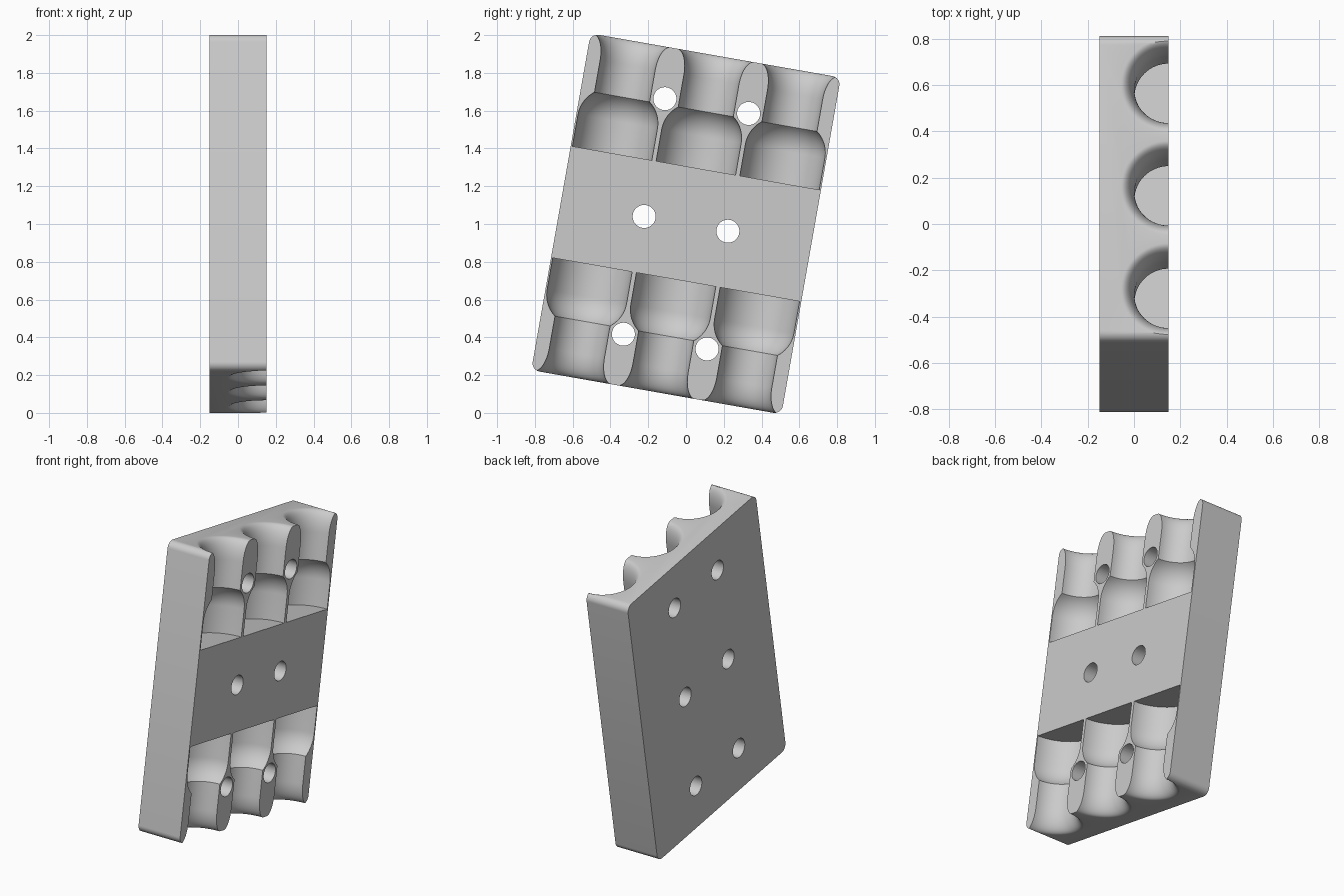
import bpy, bmesh
from math import sin, cos, pi, asin, radians
from mathutils import Matrix, Vector

WIDTH, HEIGHT, THICK = 1.345, 1.81, 0.30
CORNER = 0.045
PITCH = 0.45
WIDE, NARROW, RIM = 0.2135, 0.148, 0.206
FACE = THICK / 2

if "Cube" in bpy.data.objects:
    bpy.data.objects.remove(bpy.data.objects["Cube"])

grey = bpy.data.materials.new("plain grey")
grey.use_nodes = True
colour = (0.6, 0.6, 0.6, 1)
grey.diffuse_color = colour
grey.node_tree.nodes["Principled BSDF"].inputs["Base Color"].default_value = colour


def make_object(name, bm):
    bmesh.ops.recalc_face_normals(bm, faces=bm.faces)
    mesh = bpy.data.meshes.new(name)
    bm.to_mesh(mesh)
    bm.free()
    obj = bpy.data.objects.new(name, mesh)
    bpy.context.collection.objects.link(obj)
    mesh.materials.append(grey)
    return obj


def bottle_profile():
    """Radius and height of one bore: straight body, shoulder, neck, flared mouth."""
    start, shoulder, neck, end = 0.30, 0.47, 0.602, HEIGHT / 2
    pts = [(0, start), (WIDE, start)]
    drop, rise = WIDE - NARROW, neck - shoulder
    arc = (rise ** 2 + drop ** 2) / (2 * drop)
    sweep = asin(rise / arc)
    for i in range(11):
        a = sweep * i / 10
        pts.append((WIDE - arc * (1 - cos(a)), shoulder + arc * sin(a)))
    flare, length = RIM - NARROW, 0.13
    for i in range(13):
        a = pi / 2 * i / 12
        pts.append((RIM - flare * cos(a), end - length + length * sin(a)))
    # replace the horizontal mouth tangent by an overshoot past the block
    return pts + [(RIM, end + 0.1), (0, end + 0.1)]


def add_lathe(bm, profile, y, side, steps=64):
    rings = []
    for r, h in profile:
        count = steps if r else 1
        rings.append([bm.verts.new((FACE + r * cos(2 * pi * k / steps),
                                    y + r * sin(2 * pi * k / steps), side * h))
                      for k in range(count)])
    for low, high in zip(rings, rings[1:]):
        for k in range(steps):
            j = (k + 1) % steps
            quad = [low[k % len(low)], low[j % len(low)],
                    high[j % len(high)], high[k % len(high)]]
            bm.faces.new(list(dict.fromkeys(quad)))


# Block with rounded corner edges
bm = bmesh.new()
bmesh.ops.create_cube(bm, size=1, matrix=Matrix.Diagonal((THICK, WIDTH, HEIGHT, 1)))
edges = [e for e in bm.edges if abs(e.verts[0].co.x - e.verts[1].co.x) > THICK / 2]
bmesh.ops.bevel(bm, geom=edges, offset=CORNER, segments=8, profile=0.5, affect="EDGES")
block = make_object("holder_block", bm)

# Bottle-shaped bores, three along each end
bm = bmesh.new()
for side in (-1, 1):
    for column in (-1, 0, 1):
        add_lathe(bm, bottle_profile(), column * PITCH, side)
bore_cutter = make_object("bore_cutter", bm)

# Six screw holes through the thickness
bm = bmesh.new()
for y in (-0.225, 0.225):
    for z in (-0.633, 0, 0.633):
        place = Matrix.Translation(Vector((0, y, z))) @ Matrix.Rotation(pi / 2, 4, "Y")
        bmesh.ops.create_cone(bm, cap_ends=True, segments=40, radius1=0.061,
                              radius2=0.061, depth=THICK * 2, matrix=place)
hole_cutter = make_object("hole_cutter", bm)

bpy.ops.object.select_all(action="DESELECT")
bpy.context.view_layer.objects.active = block
block.select_set(True)
for cutter in (bore_cutter, hole_cutter):
    cutter.hide_render = True
    cut = block.modifiers.new(cutter.name, "BOOLEAN")
    cut.operation, cut.solver, cut.object = "DIFFERENCE", "EXACT", cutter
    bpy.ops.object.modifier_apply(modifier=cut.name)
    bpy.data.objects.remove(cutter)

# Lean the block and stand it on the ground
block.data.transform(Matrix.Rotation(radians(-10), 4, "X"))
lowest = min(v.co.z for v in block.data.vertices)
block.data.transform(Matrix.Translation((0, 0, -lowest)))
bpy.ops.object.shade_smooth_by_angle(angle=radians(30))
